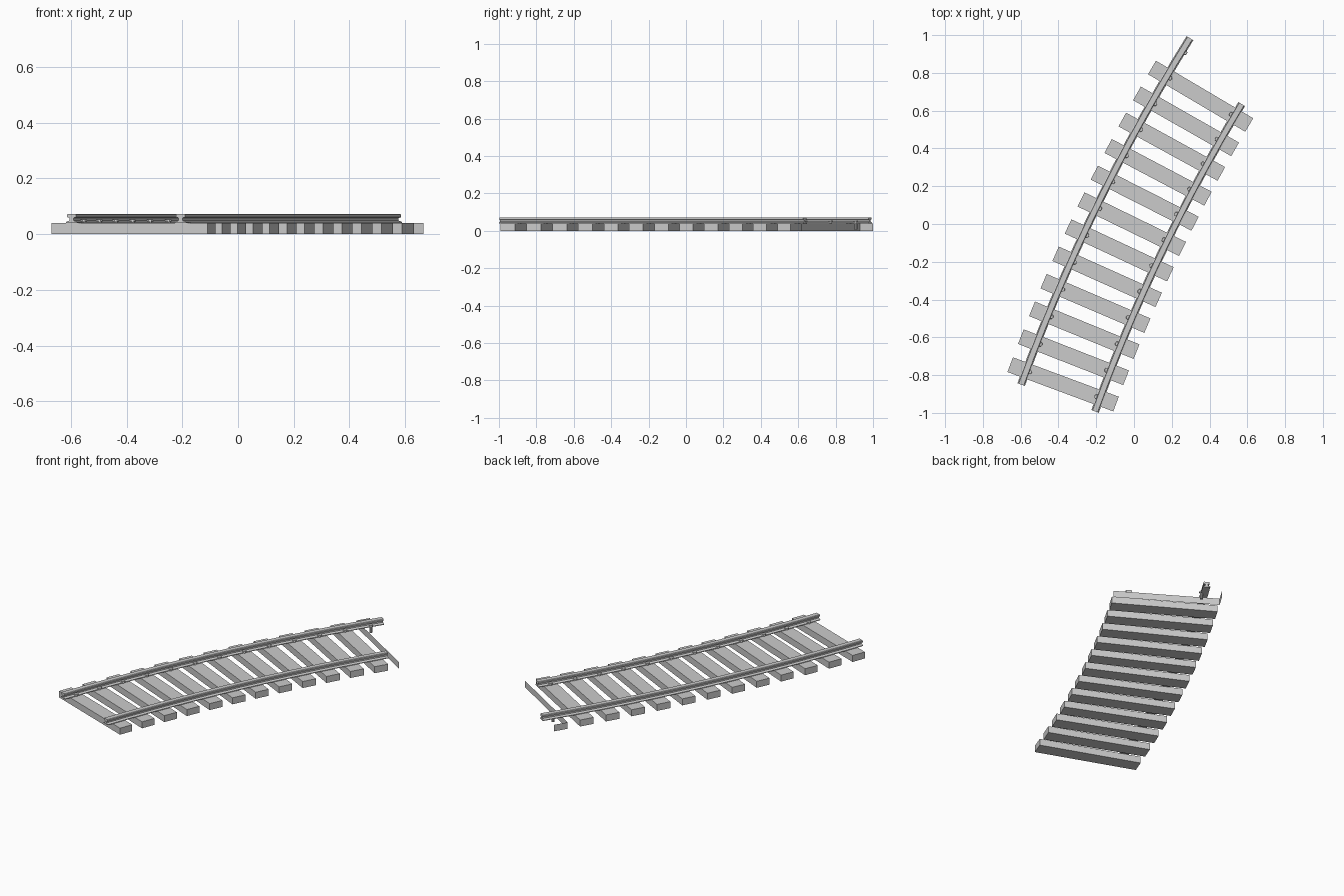
import bpy, bmesh
from math import sin, cos, radians
from mathutils import Vector, Matrix

if "Cube" in bpy.data.objects:
    bpy.data.objects.remove(bpy.data.objects["Cube"])

# Curve layout: a gently curved track piece turning to the right
CENTRE = Vector((8.5375, -4.166, 0))
RADIUS, GAUGE = 9.51, 0.208
START, END, TIES = 19.95, 32.0, 13
STEP = (END - START) / TIES
L, W, H = 0.598, 0.083, 0.04


def track_point(heading, offset, z=0.0):
    """Point at a heading (degrees); offset is positive to the right of the track."""
    h = radians(heading)
    r = RADIUS - offset
    return CENTRE + Vector((-r * cos(h), r * sin(h), z))


def finish(name, bm, recalc=True):
    if recalc:
        bmesh.ops.recalc_face_normals(bm, faces=bm.faces)
    me = bpy.data.meshes.new(name)
    bm.to_mesh(me)
    bm.free()
    ob = bpy.data.objects.new(name, me)
    bpy.context.collection.objects.link(ob)
    return ob


def place(ob, heading, offset):
    ob.location = track_point(heading, offset)
    ob.rotation_euler.z = -radians(heading)
    return ob


def tie_box():
    bm = bmesh.new()
    bmesh.ops.create_cube(bm, size=1, matrix=Matrix.Translation((0, 0, H / 2))
                          @ Matrix.Diagonal((L, W, H, 1)))
    return bm


# Rail: I-shaped profile swept along the curve
half = [(0.021, 0.040), (0.021, 0.044), (0.007, 0.049), (0.007, 0.058),
        (0.017, 0.061), (0.017, 0.070), (0.014, 0.0725)]
profile = half + [(-x, z) for x, z in reversed(half)]


def rail(name, offset, end, segments):
    bm = bmesh.new()
    rings = []
    for i in range(segments + 1):
        a = START + (end - START) * i / segments
        rings.append([bm.verts.new(track_point(a, offset + x, z)) for x, z in profile])
    n = len(profile)
    for r0, r1 in zip(rings, rings[1:]):
        for j in range(n):
            k = (j + 1) % n
            bm.faces.new((r0[j], r0[k], r1[k], r1[j]))
    bm.faces.new(rings[0])
    bm.faces.new(rings[-1])
    return finish(name, bm)


rail("left_rail", -GAUGE, END, TIES)
rail("right_rail", GAUGE, END - STEP, TIES - 1)


# Spike: shaft through the tie with a wider head gripping the rail foot
def spike(name):
    bm = bmesh.new()
    for r, z0, z1 in ((0.009, 0.006, 0.046), (0.013, 0.045, 0.053)):
        bmesh.ops.create_cone(bm, cap_ends=True, segments=8, radius1=r, radius2=r * 0.9,
                              depth=z1 - z0, matrix=Matrix.Translation((0, 0, (z0 + z1) / 2)))
    return finish(name, bm)


for i in range(TIES):
    heading = START + STEP * (i + 0.5)
    bm = tie_box()
    last = i == TIES - 1
    if last:
        # The end tie is an open shell: only its near side and left end remain
        gone = [f for f in bm.faces if f.normal.y > -0.5 and f.normal.x > -0.5]
        bmesh.ops.delete(bm, geom=gone, context='FACES')
    place(finish("end_tie_panel" if last else f"tie_{i + 1}", bm, not last), heading, 0)
    # Inner spikes beside each rail
    place(spike(f"left_spike_{i + 1}"), heading, -0.190)
    if not last:
        place(spike(f"right_spike_{i + 1}"), heading, 0.190)
